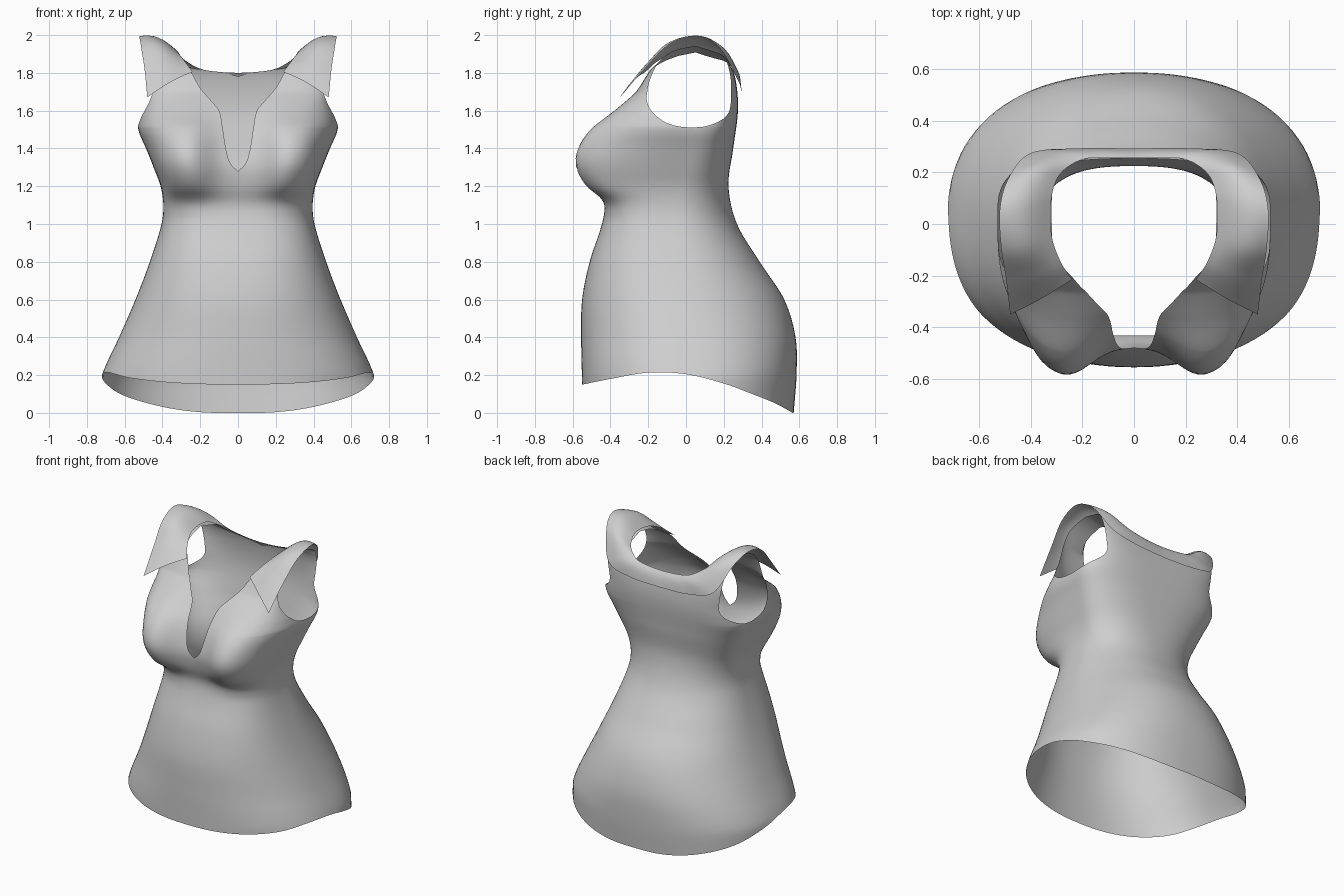
import bpy, bmesh
from math import sin, cos, atan2, pi, exp

if "Cube" in bpy.data.objects:
    bpy.data.objects.remove(bpy.data.objects["Cube"])

fabric = bpy.data.materials.new("grey_fabric")
fabric.use_nodes = True
GREY = (0.62, 0.62, 0.62, 1)
fabric.diffuse_color = GREY
fabric.node_tree.nodes["Principled BSDF"].inputs["Base Color"].default_value = GREY


def curve(*points):
    """Smooth function through (key, value) points, held flat past both ends."""
    def slope(i):
        a, b = points[max(i - 1, 0)], points[min(i + 1, len(points) - 1)]
        return (b[1] - a[1]) / (b[0] - a[0])

    def value(k):
        if k <= points[0][0]:
            return points[0][1]
        for i in range(len(points) - 1):
            (ka, va), (kb, vb) = points[i], points[i + 1]
            if k <= kb:
                h = kb - ka
                s = (k - ka) / h
                ease = s * s * (3 - 2 * s)
                return (va + (vb - va) * ease + h * s * (1 - s)
                        * (slope(i) * (1 - s) - slope(i + 1) * s))
        return points[-1][1]
    return value


# Body profiles by height
half_width = curve((0, .76), (.2, .72), (.4, .63), (.6, .543), (.8, .467), (1, .405),
                   (1.1, .395), (1.2, .41), (1.3, .447), (1.4, .487), (1.5, .528),
                   (1.56, .522), (1.65, .5), (1.95, .5))
front_y = curve((.15, -.55), (.4, -.555), (.6, -.55), (.8, -.51), (1, -.445), (1.1, -.432),
                (1.2, -.465), (1.3, -.48), (1.4, -.46), (1.5, -.42), (1.6, -.35),
                (1.7, -.265), (1.8, -.2), (1.85, -.165), (1.9, -.11), (1.93, -.05), (1.95, .05))
back_y = curve((0, .57), (.2, .585), (.4, .58), (.6, .52), (.8, .39), (1, .27), (1.2, .225),
               (1.4, .25), (1.6, .275), (1.75, .265), (1.85, .235), (1.9, .2), (1.95, .05))
side_y = curve((0, .03), (1, -.05), (1.5, .03), (1.9, .04), (1.95, .05))
front_square = curve((0, 2.3), (.5, 2.3), (.8, 2.6), (1, 2.9), (1.3, 3.2), (1.5, 3.2),
                     (1.7, 4.5), (1.9, 8))
back_square = curve((0, 2.35), (.3, 2.3), (.6, 2.15), (1, 2.15), (1.2, 2.4), (1.5, 3.1),
                    (1.7, 4.5), (1.9, 8))
bust = curve((1.03, 0), (1.12, .025), (1.2, .1), (1.3, .135), (1.4, .14),
             (1.5, .105), (1.6, .04), (1.7, 0))
# Hem height by depth
hem_height = curve((-.55, .15), (-.4, .18), (-.2, .213), (0, .205), (.2, .155),
                   (.35, .1), (.48, .05), (.58, 0))

# Neckline half width and armhole depth fraction by height
front_neck = curve((1.29, 0), (1.31, .035), (1.38, .06), (1.5, .08), (1.6, .1), (1.65, .14),
                   (1.72, .2), (1.8, .245), (1.9, .31), (1.95, .32))
back_neck = curve((1.79, 0), (1.81, .16), (1.84, .25), (1.9, .31), (1.95, .32))
front_arm = curve((1.51, 0), (1.515, .13), (1.53, .27), (1.55, .37), (1.6, .55),
                  (1.7, .8), (1.8, .9), (1.95, .95))
back_arm = curve((1.51, 0), (1.515, .25), (1.53, .48), (1.56, .7), (1.6, .81),
                 (1.7, .86), (1.8, .9), (1.95, .95))


FRONT = front_y, front_square, front_neck, front_arm
BACK = back_y, back_square, back_neck, back_arm


def body_point(row_z, u, panel):
    """Point on one quarter of the body; u runs from the centre to the side."""
    profile, square, neck, arm = panel
    z = max(row_z, 0.2)
    n = square(z)
    edge = max(neck(z), 0) / half_width(z)
    reach = min(max(arm(z), 0), 1)
    start = atan2(edge, (1 - edge ** n) ** (1 / n))
    end = atan2((1 - reach ** n) ** (1 / n), reach)
    t = start + (end - start) * u
    sx, cy = sin(t), max(cos(t), 0)
    r = (sx ** n + cy ** n) ** (-1 / n)
    sx, cy = sx * r, cy * r
    # curved hem, lower at the back
    z = row_z
    if row_z < 0.5:
        hem = hem_height(side_y(.2) + (profile(.2) - side_y(.2)) * cy)
        z = hem + (0.5 - hem) * row_z / 0.5
    x, y = half_width(max(z, .19)) * sx, side_y(z)
    y += (profile(z) - y) * cy
    if panel is FRONT:
        y -= max(bust(z), 0) * min(1, cy * 1.4) * exp(-abs((x - .31) / .165) ** 2.5)
    # shoulder straps slope down toward the neck
    slope = min(max((z - 1.82) / .1, 0), 1)
    return x, y, z - .3 * max(.46 - x, 0) * slope


def sheet(bm, rows):
    """Skin a grid of points."""
    grid = [[bm.verts.new(p) for p in row] for row in rows]
    for a, b in zip(grid, grid[1:]):
        for i in range(len(a) - 1):
            bm.faces.new((a[i], a[i + 1], b[i + 1], b[i]))


def finish(name, bm):
    """Weld, face outward, mirror and shade one part."""
    bmesh.ops.remove_doubles(bm, verts=bm.verts, dist=.0004)
    bmesh.ops.recalc_face_normals(bm, faces=bm.faces)
    if sum(f.normal.dot(f.calc_center_median()) for f in bm.faces) < 0:
        bmesh.ops.reverse_faces(bm, faces=bm.faces)
    mesh = bpy.data.meshes.new(name)
    bm.to_mesh(mesh)
    bm.free()
    mesh.materials.append(fabric)
    obj = bpy.data.objects.new(name, mesh)
    bpy.context.collection.objects.link(obj)
    mirror = obj.modifiers.new("mirror", 'MIRROR')
    mirror.use_clip = True
    mirror.merge_threshold = .0005
    mesh.shade_smooth()


# Body: front and back panels share the side seam below the armhole
heights = [.5 * i / 12 for i in range(12)]
heights += [.5 + 1.01 * i / 44 for i in range(44)]
heights += [1.51 + .44 * (i / 40) ** 1.5 for i in range(41)]
COLUMNS = 28
bm = bmesh.new()
for panel in (FRONT, BACK):
    sheet(bm, [[body_point(z, i / COLUMNS, panel) for i in range(COLUMNS + 1)]
               for z in heights])
finish("top_body", bm)

# Collar: strip from the front tip over the shoulder to the back centre
inner = [(.24, -.215, 1.805), (.285, -.145, 1.865), (.32, -.04, 1.91), (.32, .1, 1.915),
         (.285, .195, 1.87), (.2, .25, 1.822), (.1, .256, 1.805), (0, .256, 1.8)]
outer = [(.48, -.35, 1.67), (.495, -.22, 1.82), (.515, -.09, 1.95), (.52, .06, 1.995),
         (.485, .18, 1.93), (.4, .275, 1.76), (.22, .293, 1.71), (0, .293, 1.7)]
lift = curve((0, .012), (1, .02), (2, .03), (4, .028), (5, .02), (7, .01))


def path(points):
    """Smooth path through points, numbered from zero."""
    axes = [curve(*[(k, p[axis]) for k, p in enumerate(points)]) for axis in range(3)]
    return lambda k: [axis(k) for axis in axes]


inner_path, outer_path = path(inner), path(outer)
rows = []
for step in range(57):
    k = step / 8
    a, b = inner_path(k), outer_path(k)
    row = []
    for j in range(9):
        s = j / 8
        x, y, z = [p + (q - p) * s for p, q in zip(a, b)]
        arch = sin(pi * s) * lift(k)
        lean = min(max(k - 3.2, -1), 1)
        row.append((x, y + arch * lean * .6, z + arch))
    rows.append(row)
bm = bmesh.new()
sheet(bm, rows)
finish("collar", bm)
